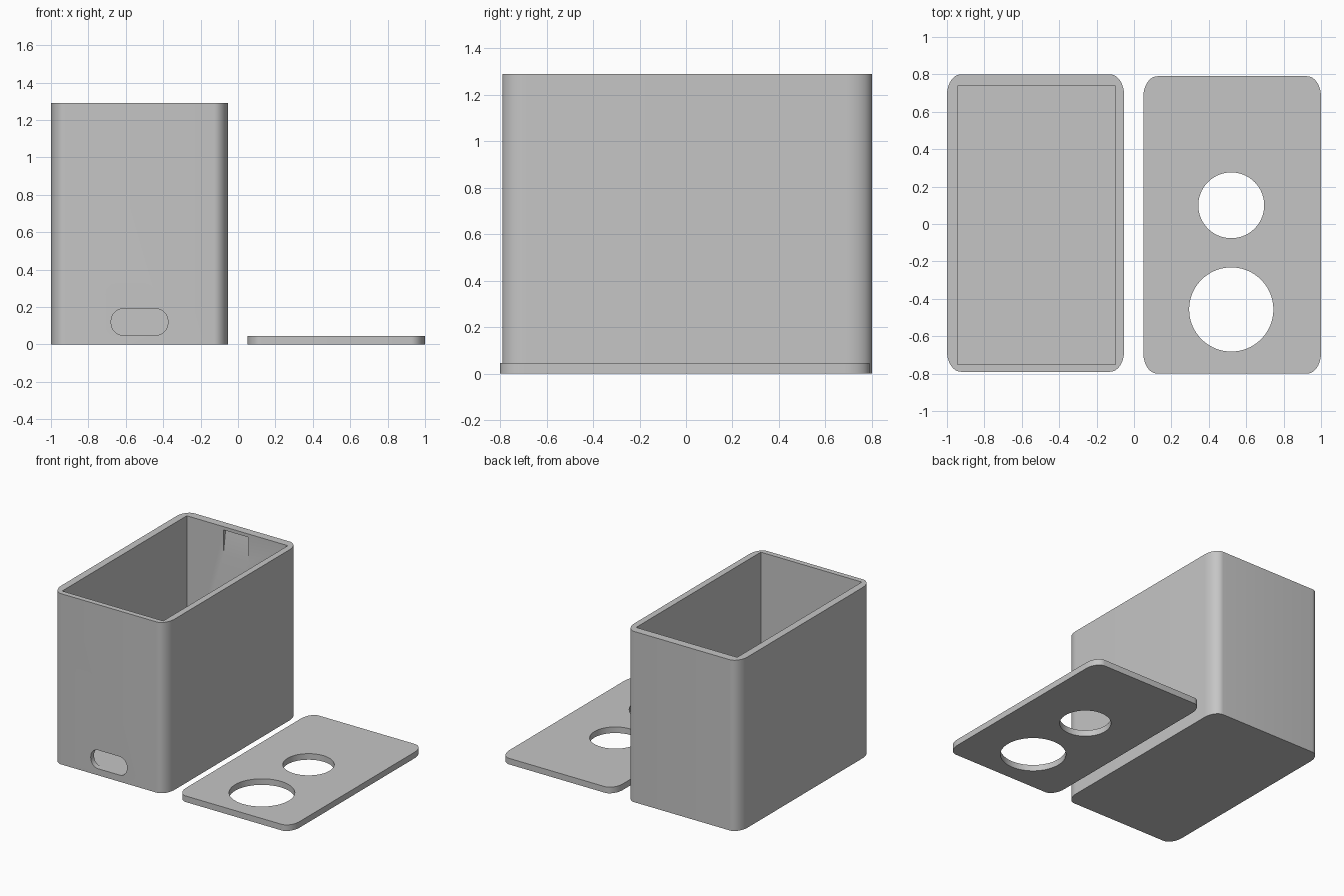
import bpy
import math
from mathutils import Matrix

if "Cube" in bpy.data.objects:
    bpy.data.objects.remove(bpy.data.objects["Cube"], do_unlink=True)

grey = bpy.data.materials.new("plain grey")
grey.use_nodes = True
colour = (0.56, 0.56, 0.56, 1)
grey.diffuse_color = colour
grey.node_tree.nodes["Principled BSDF"].inputs["Base Color"].default_value = colour


def rounded_rect(x0, x1, y0, y1, rx, ry, steps=12):
    """Counter-clockwise outline with elliptical corners."""
    corners = [(x1 - rx, y1 - ry), (x0 + rx, y1 - ry),
               (x0 + rx, y0 + ry), (x1 - rx, y0 + ry)]
    pts = []
    for k, (cx, cy) in enumerate(corners):
        for i in range(steps + 1):
            a = math.pi / 2 * (k + i / steps)
            pts.append((cx + rx * math.cos(a), cy + ry * math.sin(a)))
    return pts


def circle(cx, cy, r, n=96):
    return [(cx + r * math.cos(2 * math.pi * i / n),
             cy + r * math.sin(2 * math.pi * i / n)) for i in range(n)]


def prism(name, outline, low, high, turn=Matrix()):
    """Extrude an outline from low to high, then turn the result."""
    n = len(outline)
    verts = [turn @ Matrix.Translation((x, y, z)).translation
             for z in (low, high) for x, y in outline]
    faces = [list(range(n))[::-1], list(range(n, 2 * n))]
    faces += [(i, (i + 1) % n, (i + 1) % n + n, i + n) for i in range(n)]
    mesh = bpy.data.meshes.new(name)
    mesh.from_pydata(verts, [], faces)
    mesh.materials.append(grey)
    obj = bpy.data.objects.new(name, mesh)
    bpy.context.collection.objects.link(obj)
    return obj


def cut(obj, cutters):
    """Subtract the cutters from the object and remove them."""
    bpy.context.view_layer.objects.active = obj
    for cutter in cutters:
        cutter.hide_render = True
        mod = obj.modifiers.new("cut", "BOOLEAN")
        mod.operation = "DIFFERENCE"
        mod.solver = "EXACT"
        mod.object = cutter
        bpy.ops.object.modifier_apply(modifier=mod.name)
        bpy.data.objects.remove(cutter, do_unlink=True)


# Axis swaps: outline (x, z) pushed along -y, and outline (y, z) pushed along x
along_y = Matrix.Rotation(math.pi / 2, 4, "X")
along_x = Matrix(((0, 0, 1, 0), (1, 0, 0, 0), (0, 1, 0, 0), (0, 0, 0, 1)))

# Open box with a cavity, a front cable slot and a sloped catch recess at the back
box = prism("open_box", rounded_rect(-1, -0.053, -0.79, 0.80, 0.075, 0.11), 0, 1.29)
cavity = [(-0.945, -0.75), (-0.10, -0.75), (-0.10, 0.738), (-0.945, 0.738)]
slot = rounded_rect(-0.678, -0.375, 0.05, 0.19, 0.062, 0.065)
recess = [(0.70, 1.07), (0.738, 1.07), (0.768, 1.265), (0.70, 1.265)]
cut(box, [
    prism("cavity_cutter", cavity, 0.048, 1.4),
    prism("slot_cutter", slot, 0.70, 0.90, along_y),
    prism("recess_cutter", recess, -0.64, -0.43, along_x),
])

# Flat lid with two round openings
lid = prism("lid", rounded_rect(0.05, 1, -0.80, 0.79, 0.075, 0.11), 0, 0.046)
cut(lid, [
    prism("small_hole_cutter", circle(0.52, 0.10, 0.176), -0.1, 0.2),
    prism("large_hole_cutter", circle(0.52, -0.457, 0.225), -0.1, 0.2),
])

# Smooth the rounded corners, keep the rims sharp
bpy.ops.object.select_all(action="DESELECT")
for obj in (box, lid):
    obj.select_set(True)
bpy.ops.object.shade_smooth_by_angle(angle=math.radians(30))
